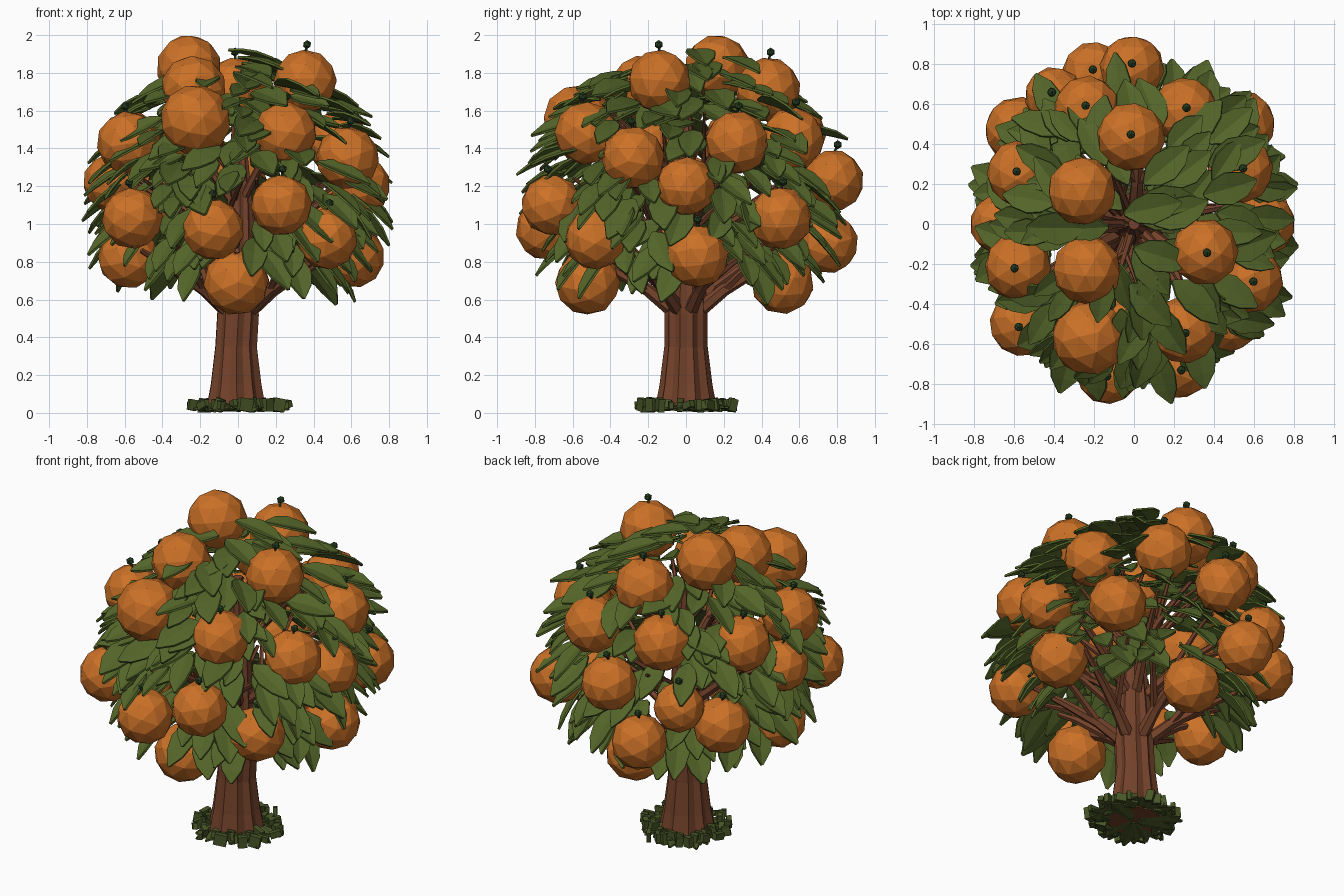
import bpy, bmesh, math, random
from mathutils import Vector, Matrix

if "Cube" in bpy.data.objects:
    bpy.data.objects.remove(bpy.data.objects["Cube"])

random.seed(7)
UP = Vector((0, 0, 1))


def material(name, rgb):
    m = bpy.data.materials.new(name)
    m.diffuse_color = (*rgb, 1)
    m.use_nodes = True
    m.node_tree.nodes["Principled BSDF"].inputs["Base Color"].default_value = m.diffuse_color
    return m


ORANGE = material("orange_peel", (0.60, 0.165, 0.02))
LEAF = material("leaf_green", (0.088, 0.13, 0.022))
STEM = material("dark_stem_green", (0.022, 0.055, 0.018))
BARK = material("bark_brown", (0.175, 0.055, 0.024))
GRASS = material("grass_green", (0.065, 0.092, 0.02))


def finish(bm, name, mat, thickness=0):
    me = bpy.data.meshes.new(name)
    bm.to_mesh(me)
    bm.free()
    me.materials.append(mat)
    ob = bpy.data.objects.new(name, me)
    bpy.context.collection.objects.link(ob)
    if thickness:
        mod = ob.modifiers.new("thickness", 'SOLIDIFY')
        mod.thickness = thickness
        mod.offset = 0
    return ob


def tube(bm, pts, radii, n=6, ridge=0.0):
    """Tapered tube along a path; ridge pushes alternate sides inwards."""
    pts = [Vector(p) for p in pts]
    rings = []
    for i, (p, r) in enumerate(zip(pts, radii)):
        d = (pts[min(i + 1, len(pts) - 1)] - pts[max(i - 1, 0)]).normalized()
        side = d.cross(Vector((0.3, 1, 0.1))).normalized()
        other = d.cross(side)
        ring = []
        for k in range(n):
            a = math.tau * k / n
            rr = r * (1 - ridge * (k % 2))
            ring.append(bm.verts.new(p + rr * (math.cos(a) * side + math.sin(a) * other)))
        rings.append(ring)
    for a, b in zip(rings, rings[1:]):
        for k in range(n):
            bm.faces.new((a[k], a[(k + 1) % n], b[(k + 1) % n], b[k]))
    bm.faces.new(rings[0])
    bm.faces.new(rings[-1])
    bmesh.ops.recalc_face_normals(bm, faces=bm.faces[:])


def leaf(bm, base, direction, normal, length, width, droop=0.12):
    """Oval leaf with a folded midrib and a drooping tip."""
    d = direction.normalized()
    side = d.cross(normal).normalized()
    up = side.cross(d)
    rows = []
    for t, w in ((0, 0.12), (0.2, 0.75), (0.45, 1), (0.75, 0.75), (1, 0.1)):
        mid = base + d * length * t - up * droop * length * t * t
        off = side * width * 0.5 * w
        lift = up * width * 0.12 * w
        rows.append([bm.verts.new(v) for v in (mid - off + lift, mid, mid + off + lift)])
    for a, b in zip(rows, rows[1:]):
        for k in range(2):
            bm.faces.new((a[k], a[k + 1], b[k + 1], b[k]))


# Oranges: x, y, z, radius
FRUIT = [
    (-.26, .165, 1.83, .17), (-.235, -.23, 1.72, .17), (-.225, -.57, 1.55, .185),
    (.355, -.14, 1.755, .165), (-.58, -.215, 1.43, .165), (.25, -.53, 1.48, .165),
    (.58, -.28, 1.35, .165), (-.67, 0, 1.22, .15), (-.56, -.5, 1.03, .16),
    (-.13, -.74, .97, .16), (.23, -.71, 1.10, .16), (.47, -.48, .92, .16),
    (-.01, -.52, .69, .17), (.65, 0, 1.20, .155), (.61, .06, .83, .165),
    (-.58, -.09, .82, .16), (-.015, .435, 1.71, .17), (-.235, .575, 1.47, .165),
    (.255, .565, 1.45, .165), (-.57, .255, 1.43, .165), (.53, .27, 1.43, .165),
    (-.01, .78, 1.23, .16), (.54, .5, 1.03, .165), (-.58, .47, 1.00, .165),
    (-.4, .64, 1.13, .145), (-.2, .75, .90, .16), (0, .51, .69, .165)]
bm = bmesh.new()
for x, y, z, r in FRUIT:
    turn = Matrix.Rotation(random.uniform(0, 6), 4, 'Z') @ Matrix.Rotation(random.uniform(0, 6), 4, 'X')
    bmesh.ops.create_icosphere(bm, subdivisions=2, radius=r * 1.02,
                               matrix=Matrix.Translation((x, y, z)) @ turn)
finish(bm, "oranges", ORANGE)

# Stalk and bud on top of the outer oranges
bm = bmesh.new()
for x, y, z, r in FRUIT[3:]:
    tip = Vector((x, y, z + r + 0.03)) + Vector((x, y, 0)) * 0.03
    tube(bm, [(x, y, z + r * 0.85), tip], (0.008, 0.006), 4)
    bmesh.ops.create_icosphere(bm, subdivisions=1, radius=0.024, matrix=Matrix.Translation(tip))
finish(bm, "fruit_stalks", STEM)

# Trunk with ridged bark
bm = bmesh.new()
tube(bm, [(-.01, 0, .02), (-.01, 0, .15), (-.01, 0, .35), (0, 0, .52), (0, 0, .75), (.01, 0, 1.1), (0, 0, 1.6)],
     (.165, .14, .115, .115, .10, .07, .03), 20, 0.13)
finish(bm, "trunk", BARK)

# Branches in three whorls: count, start z, end radius, end z, thickness, first angle
bm = bmesh.new()
for count, z0, rad, z1, th, a0 in ((6, .5, .58, .86, .042, .45), (6, .8, .6, 1.2, .034, .1), (5, 1.1, .42, 1.55, .026, .6)):
    for k in range(count):
        a = a0 + math.tau * k / count + random.uniform(-.12, .12)
        c, s = math.cos(a), math.sin(a)
        pts = [(c * rad * t, s * rad * t, z0 + (z1 - z0) * h)
               for t, h in ((.03, 0), (.35, .42), (.65, .7), (1, 1))]
        tube(bm, pts, (th, th * .8, th * .6, th * .35), 6)
        for turn in (-.45, .45):
            p = Vector(pts[1])
            e = Vector((math.cos(a + turn) * rad, math.sin(a + turn) * rad, z1 + .04))
            tube(bm, [p, p.lerp(e, .5) + UP * .02, e], (th * .55, th * .45, th * .25), 5)
finish(bm, "branches", BARK)


# Leaves on nested shells of the crown
def hits_fruit(p):
    return any((p - Vector(f[:3])).length < f[3] * 1.0 for f in FRUIT)


bm = bmesh.new()
for count, scale in ((330, 1.0), (120, .74)):
    for i in range(count):
        h = 1 - 1.68 * (i + .5) / count
        a = i * 2.39996 + random.uniform(-.15, .15)
        ring = math.sqrt(1 - h * h)
        out = Vector((math.cos(a), math.sin(a), 0))
        normal = Vector((out.x * ring, out.y * ring, h))
        base = Vector((normal.x * .60, normal.y * .65, normal.z * .62)) * scale + UP * 1.22
        # Lower leaves hang, upper leaves lie flat
        fall = 0.18 + 0.62 * max(0, .45 - h)
        yaw = Matrix.Rotation(random.uniform(-.7, .7), 3, 'Z')
        d = (yaw @ out) - UP * (fall + random.uniform(-.15, .25))
        d.normalize()
        n = out * (.35 + max(0, .3 - h)) + UP + Vector([random.uniform(-.35, .35) for _ in range(3)])
        length = random.uniform(.22, .32)
        mid, tip = base + d * length * .55, base + d * length
        if tip.z > 1.93 or hits_fruit(mid) or hits_fruit(tip):
            continue
        leaf(bm, base, d, n, length, length * random.uniform(.45, .58))
# Top cluster
for x, y, z, a in ((-.05, .05, 1.92, .2), (0, -.12, 1.88, -.3), (.05, .2, 1.88, .7),
                   (.02, .1, 1.85, .1), (-.02, -.3, 1.8, -.8), (.1, 0, 1.84, .4)):
    leaf(bm, Vector((x, y, z)), Vector((math.cos(a), math.sin(a), -.15)), UP, .3, .16)
finish(bm, "leaves", LEAF, 0.012)

# Grass skirt: flat blades below, small curled tufts around the rim
bm = bmesh.new()
for i in range(26):
    a = i * 2.39996
    d = Vector((math.cos(a), math.sin(a), 0))
    leaf(bm, d * .02 + UP * random.uniform(.012, .04), d, UP, random.uniform(.2, .26), .1, .04)
for i in range(40):
    a = i * math.tau / 40 + random.uniform(-.1, .1)
    r = random.uniform(.16, .265)
    size = Matrix.Diagonal((random.uniform(.03, .07), random.uniform(.015, .03), random.uniform(.03, .065), 1))
    bmesh.ops.create_cube(bm, size=1, matrix=Matrix.Translation((math.cos(a) * r, math.sin(a) * r, .042))
                          @ Matrix.Rotation(a + random.uniform(0, 2), 4, 'Z')
                          @ Matrix.Rotation(random.uniform(-.4, .4), 4, 'Y') @ size)
for v in bm.verts:
    v.co.z = max(v.co.z, 0.006)
finish(bm, "grass_skirt", GRASS, 0.01)
